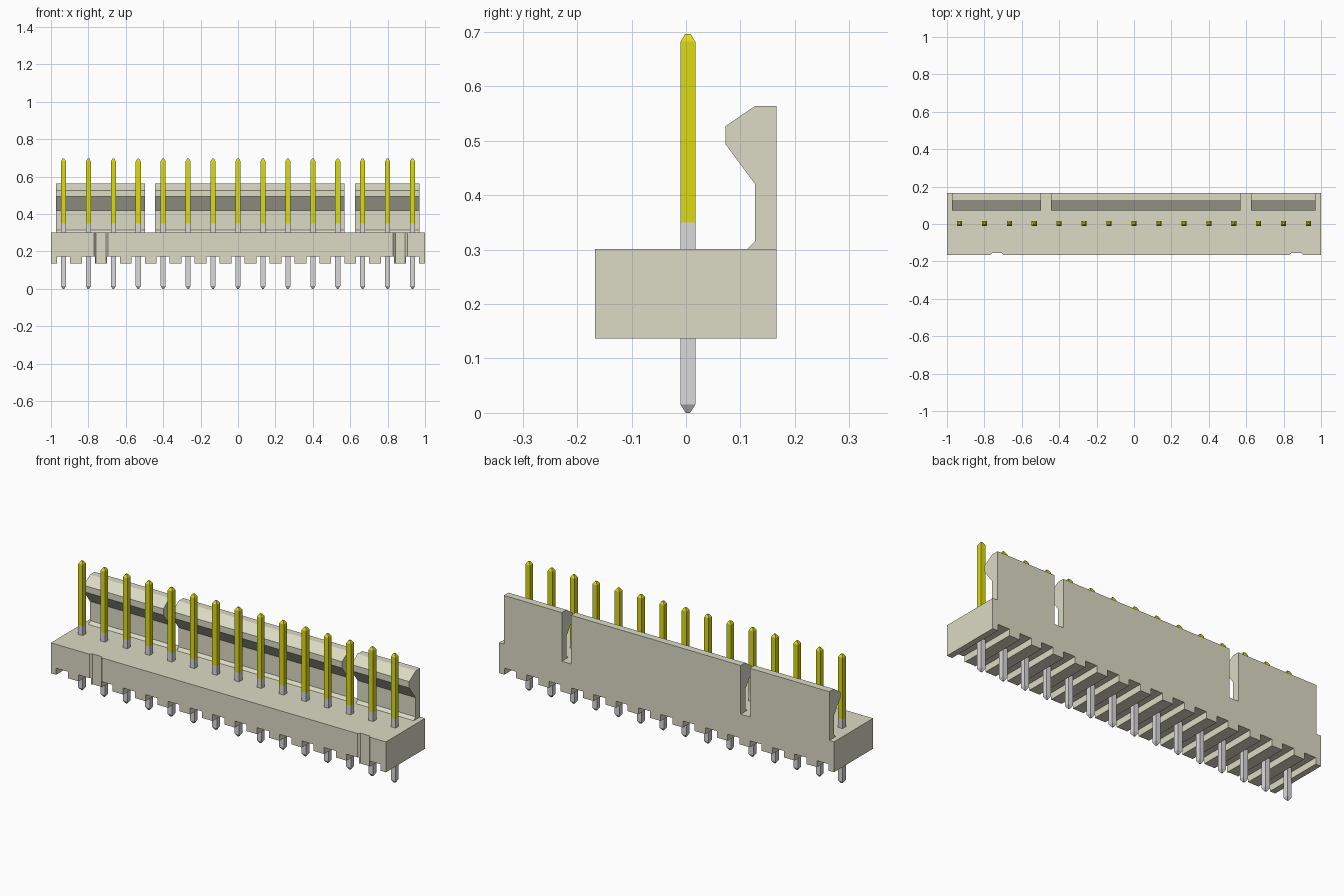
import bpy
import bmesh

cube = bpy.data.objects.get("Cube")
if cube:
    bpy.data.objects.remove(cube, do_unlink=True)


def material(name, srgb):
    lin = [((c / 255 + 0.055) / 1.055) ** 2.4 if c > 10 else c / 255 / 12.92 for c in srgb]
    m = bpy.data.materials.new(name)
    m.use_nodes = True
    m.diffuse_color = (*lin, 1)
    m.node_tree.nodes["Principled BSDF"].inputs["Base Color"].default_value = (*lin, 1)
    return m


BEIGE = material("beige plastic", (220, 219, 197))
GOLD = material("gold plating", (220, 220, 18))
SILVER = material("tinned metal", (218, 218, 218))


def finish(name, bm, mats):
    bmesh.ops.recalc_face_normals(bm, faces=bm.faces)
    me = bpy.data.meshes.new(name)
    bm.to_mesh(me)
    bm.free()
    for m in mats:
        me.materials.append(m)
    ob = bpy.data.objects.new(name, me)
    bpy.context.collection.objects.link(ob)
    return ob


def prism(name, profile, axis, start, end, mats=(BEIGE,)):
    """Extrude a 2D profile along x, y or z; the profile holds the other two axes in order."""
    bm = bmesh.new()
    verts = []
    for p in profile:
        co = list(p)
        co.insert(axis, start)
        verts.append(bm.verts.new(co))
    face = bm.faces.new(verts)
    move = [0, 0, 0]
    move[axis] = end - start
    out = bmesh.ops.extrude_face_region(bm, geom=[face])
    bmesh.ops.translate(bm, vec=move, verts=[v for v in out["geom"] if isinstance(v, bmesh.types.BMVert)])
    return finish(name, bm, mats)


PITCH = 2 / 15
PINS = [(i - 7) * PITCH for i in range(15)]
BOTTOM, SLOT, TOP = 0.137, 0.172, 0.301
FRONT, BACK = -0.167, 0.166

# Housing: comb-shaped outline with a slot under every pin
outline = [(1, TOP), (-1, TOP), (-1, BOTTOM)]
for x in PINS:
    outline += [(x - 0.035, BOTTOM), (x - 0.035, SLOT), (x + 0.035, SLOT), (x + 0.035, BOTTOM)]
outline.append((1, BOTTOM))
housing = prism("housing", outline, 1, FRONT, BACK)

# Two tapered vertical grooves in the front wall
for x in (-0.733, 0.867):
    cutter = prism("groove_cutter", [(x - 0.05, FRONT - 0.012), (x + 0.05, FRONT - 0.012),
                                     (x + 0.026, FRONT + 0.012), (x - 0.026, FRONT + 0.012)], 2, 0.05, 0.4)
    cutter.hide_render = True
    mod = housing.modifiers.new("groove", "BOOLEAN")
    mod.operation = "DIFFERENCE"
    mod.solver = "EXACT"
    mod.object = cutter
    bpy.context.view_layer.objects.active = housing
    bpy.ops.object.modifier_apply(modifier=mod.name)
    bpy.data.objects.remove(cutter, do_unlink=True)

# Latch wall with hooked top, split into three sections
hook = [(BACK, TOP), (BACK, 0.564), (0.127, 0.564), (0.073, 0.527),
        (0.073, 0.493), (0.127, 0.42), (0.127, 0.316), (0.112, TOP)]
for side, x0, x1 in (("right", -0.972, -0.497), ("middle", -0.443, 0.57), ("left", 0.625, 0.971)):
    prism(f"latch_{side}", hook, 0, x0, x1)

# Square pins with chamfered ends, gold above and tinned below
RINGS = [(0, 0.004), (0.015, 0.0135), (0.35, 0.0135), (0.682, 0.0135), (0.696, 0.005)]
PIN_Y = 0.0035
for n, px in enumerate(PINS, 1):
    bm = bmesh.new()
    rings = [[bm.verts.new((px + sx * r, PIN_Y + sy * r, z))
              for sx, sy in ((-1, -1), (1, -1), (1, 1), (-1, 1))] for z, r in RINGS]
    bm.faces.new(rings[0][::-1])
    bm.faces.new(rings[-1])
    for a, b in zip(rings, rings[1:]):
        for i in range(4):
            j = (i + 1) % 4
            bm.faces.new((a[i], a[j], b[j], b[i]))
    for f in bm.faces:
        f.material_index = 1 if f.calc_center_median().z > 0.35 else 0
    finish(f"pin_{n}", bm, (SILVER, GOLD))
